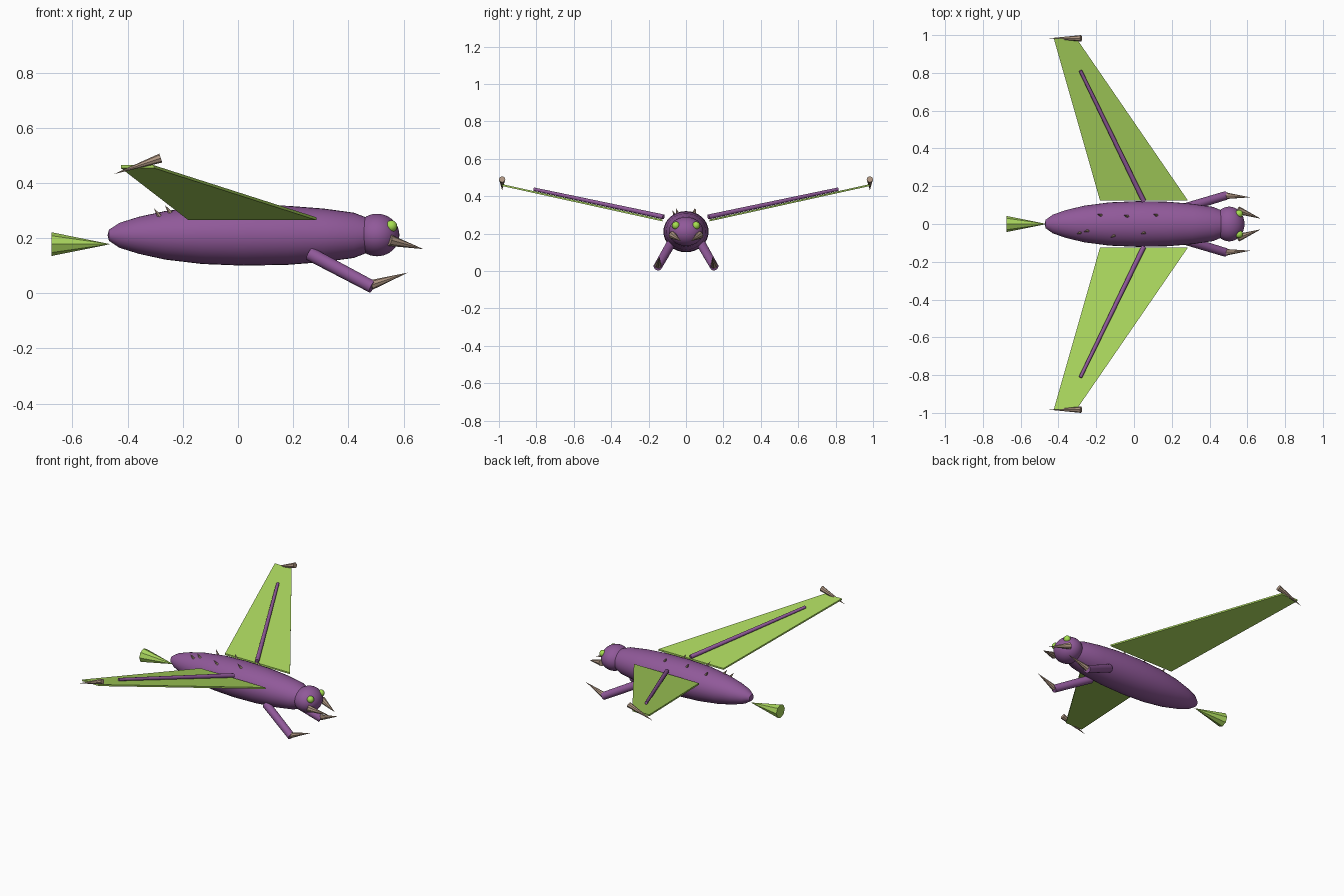
import bpy, bmesh, math
from mathutils import Vector, Matrix

if "Cube" in bpy.data.objects:
    bpy.data.objects.remove(bpy.data.objects["Cube"])


def mat(name, rgb):
    m = bpy.data.materials.new(name)
    m.diffuse_color = (*rgb, 1)
    m.use_nodes = True
    m.node_tree.nodes["Principled BSDF"].inputs["Base Color"].default_value = m.diffuse_color
    return m


PURPLE = mat("purple skin", (0.28, 0.10, 0.32))
GREEN = mat("leaf green", (0.40, 0.67, 0.11))
EYE = mat("bright eye green", (0.38, 0.74, 0.08))
TAN = mat("tan horn", (0.42, 0.30, 0.22))


def finish(name, bm, material, smooth=False):
    bmesh.ops.recalc_face_normals(bm, faces=bm.faces)
    me = bpy.data.meshes.new(name)
    bm.to_mesh(me)
    bm.free()
    ob = bpy.data.objects.new(name, me)
    bpy.context.collection.objects.link(ob)
    me.materials.append(material)
    if smooth:
        bpy.ops.object.select_all(action='DESELECT')
        ob.select_set(True)
        bpy.context.view_layer.objects.active = ob
        bpy.ops.object.shade_smooth_by_angle(angle=math.radians(40))
    return ob


def cone(name, a, b, r1, r2, sides, material, smooth=False):
    """Tapered rod from point a (radius r1) to point b (radius r2)."""
    a, b = Vector(a), Vector(b)
    d = b - a
    bm = bmesh.new()
    m = Matrix.Translation((a + b) / 2) @ d.to_track_quat('Z', 'Y').to_matrix().to_4x4()
    bmesh.ops.create_cone(bm, cap_ends=True, segments=sides, radius1=r1,
                          radius2=r2, depth=d.length, matrix=m)
    return finish(name, bm, material, smooth)


def ball(name, c, radii, material, u=32, v=20):
    bm = bmesh.new()
    m = Matrix.Translation(c) @ Matrix.Diagonal((*radii, 1))
    bmesh.ops.create_uvsphere(bm, u_segments=u, v_segments=v, radius=1, matrix=m)
    return finish(name, bm, material, True)


# Body: profile revolved around the x axis, slightly wider than tall
profile = [(-0.473, 0.0), (-0.468, 0.02), (-0.43, 0.045), (-0.36, 0.067), (-0.264, 0.088),
           (-0.13, 0.104), (0.02, 0.11), (0.18, 0.107), (0.31, 0.097),
           (0.42, 0.082), (0.49, 0.055), (0.52, 0.0)]
bm = bmesh.new()
vs = [bm.verts.new((x, 0, r)) for x, r in profile]
es = [bm.edges.new(p) for p in zip(vs, vs[1:])]
bmesh.ops.spin(bm, geom=vs + es, cent=(0, 0, 0), axis=(1, 0, 0),
               angle=math.tau, steps=32, use_merge=True)
bmesh.ops.remove_doubles(bm, verts=bm.verts, dist=0.0005)
bmesh.ops.transform(bm, verts=bm.verts,
                    matrix=Matrix.Translation((0, 0, 0.21)) @ Matrix.Diagonal((1, 1.1, 1, 1)))
finish("body", bm, PURPLE, True)

# Head and tail fan
ball("head", (0.504, 0, 0.211), (0.081, 0.092, 0.077), PURPLE)
cone("tail", (-0.676, 0, 0.178), (-0.463, 0, 0.178), 0.043, 0.0, 8, GREEN)

# Mirrored parts
for s, side in ((1, "left"), (-1, "right")):
    ball(side + "_eye", (0.556, s * 0.054, 0.243), (0.021, 0.021, 0.021), EYE, 16, 10)
    cone(side + "_mandible", (0.55, s * 0.073, 0.192), (0.672, s * 0.028, 0.16),
         0.021, 0.0, 8, TAN)
    cone(side + "_leg", (0.26, s * 0.082, 0.143), (0.487, s * 0.151, 0.023),
         0.025, 0.023, 16, PURPLE, True)
    cone(side + "_foot_claw", (0.483, s * 0.15, 0.03), (0.616, s * 0.141, 0.075),
         0.018, 0.0, 8, TAN)

    # Wing: thin swept plate
    bm = bmesh.new()
    outline = [(-0.18, 0.125, 0.27), (0.285, 0.125, 0.27),
               (-0.305, 0.983, 0.459), (-0.425, 0.983, 0.459)]
    lo = [bm.verts.new((x, s * y, z - 0.005)) for x, y, z in outline]
    hi = [bm.verts.new((x, s * y, z + 0.005)) for x, y, z in outline]
    bm.faces.new(lo)
    bm.faces.new(hi)
    for i in range(4):
        j = (i + 1) % 4
        bm.faces.new((lo[i], lo[j], hi[j], hi[i]))
    finish(side + "_wing", bm, GREEN)

    # Wing bone and wing tip claw
    cone(side + "_wing_bone", (0.052, s * 0.12, 0.289), (-0.284, s * 0.812, 0.437),
         0.013, 0.009, 12, PURPLE, True)
    cone(side + "_wing_claw", (-0.28, s * 0.983, 0.49), (-0.45, s * 0.983, 0.432),
         0.017, 0.0, 8, TAN)

# Back spines, leaning backward off the skin
for i, (x, y) in enumerate([(-0.18, 0.045), (-0.04, 0.04), (0.115, 0.045), (-0.25, -0.035),
                            (-0.29, -0.045), (-0.11, -0.06), (0.05, -0.045)]):
    r = 0.11 * math.sqrt(max(0, 1 - ((x - 0.03) / 0.5) ** 2))
    z = 0.21 + r * math.sqrt(1 - (y / (r * 1.1)) ** 2)
    cone("back_spine_%d" % (i + 1), (x + 0.006, y, z - 0.006),
         (x - 0.015, y * 1.2, z + 0.024), 0.009, 0.0, 6, TAN)
